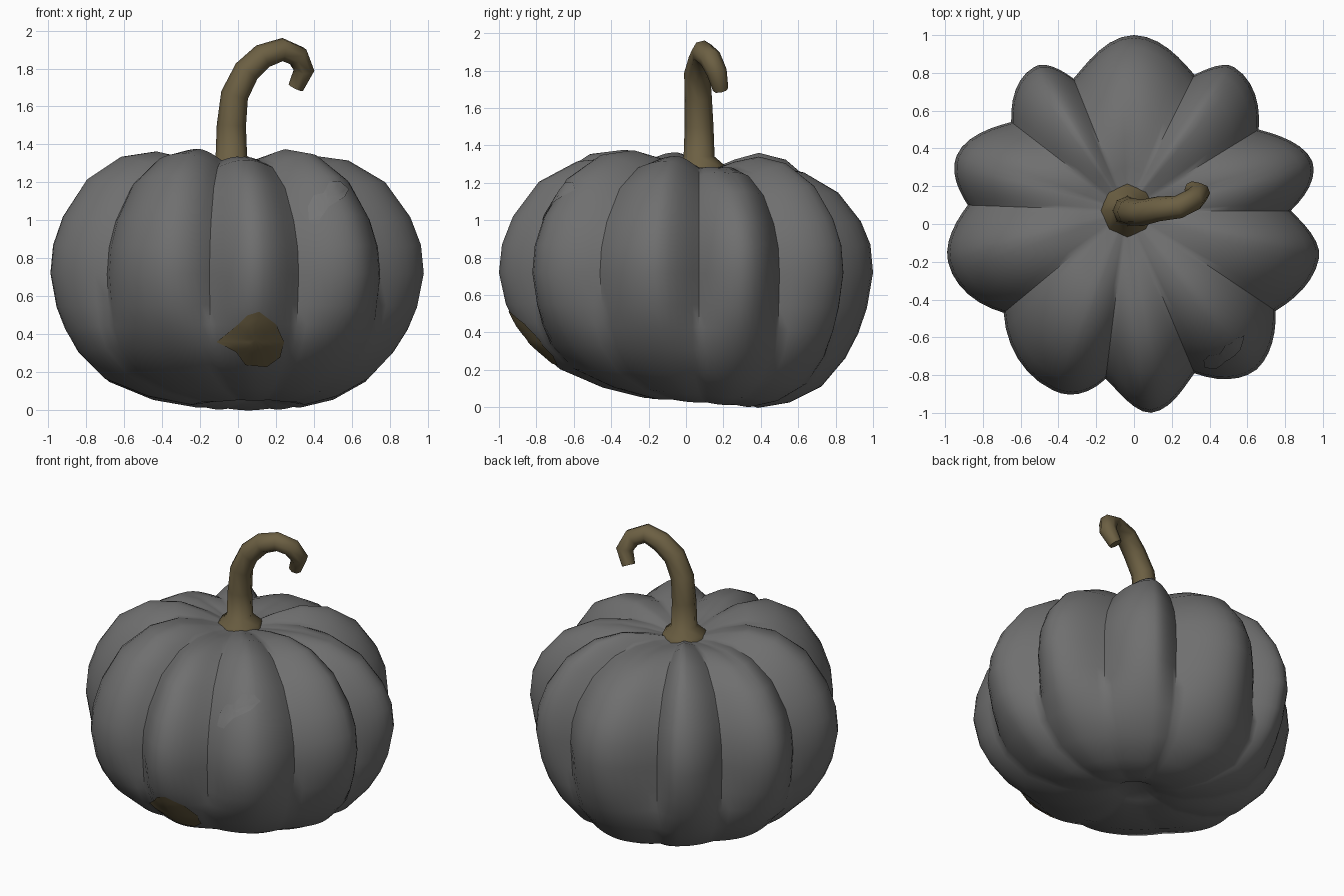
import bpy, bmesh, math
from mathutils import Vector
from mathutils.bvhtree import BVHTree

if "Cube" in bpy.data.objects:
    bpy.data.objects.remove(bpy.data.objects["Cube"], do_unlink=True)


def material(name, rgb):
    m = bpy.data.materials.new(name)
    m.use_nodes = True
    m.diffuse_color = (*rgb, 1)
    m.node_tree.nodes["Principled BSDF"].inputs["Base Color"].default_value = (*rgb, 1)
    return m


SKIN = material("grey skin", (0.16, 0.16, 0.16))
SCAR = material("light grey scar", (0.175, 0.175, 0.175))
BROWN = material("stem brown", (0.15, 0.116, 0.056))


def add_object(name, mesh, mat, angle=40):
    mesh.materials.clear()
    mesh.materials.append(mat)
    ob = bpy.data.objects.new(name, mesh)
    bpy.context.collection.objects.link(ob)
    bpy.ops.object.select_all(action="DESELECT")
    ob.select_set(True)
    bpy.context.view_layer.objects.active = ob
    bpy.ops.object.shade_smooth_by_angle(angle=math.radians(angle))
    return ob


def mesh_from(name, bm):
    mesh = bpy.data.meshes.new(name)
    bm.to_mesh(mesh)
    return mesh


# Ribs, counter-clockwise: crest x, y, crown offset, roundness
AXIS = Vector((-0.04, 0.07))
RIBS = [(0.945, 0.33, -0.07, 0.7), (0.53, 0.83, 0, 0.7), (0, 1, -0.05, 0.5),
        (-0.53, 0.83, 0.02, 0.7), (-0.94, 0.36, -0.05, 0.65), (-0.985, -0.2, 0, 0.75),
        (-0.43, -0.88, 0, 0.95), (0.09, -1, -0.045, 0.5), (0.65, -0.77, 0, 0.85),
        (0.98, -0.18, -0.02, 0.65)]
# The groove that follows each rib
GROOVES = [(0.66, 0.5), (0.32, 0.79), (-0.32, 0.77), (-0.65, 0.54), (-0.88, 0.1),
           (-0.69, -0.47), (-0.15, -0.82), (0.32, -0.79), (0.75, -0.46), (0.83, 0.07)]
# Side profile: share of the rib radius, height, groove depth
PROFILE = [(0.1, 1.28, 0.15), (0.25, 1.325, 0.5), (0.42, 1.36, 0.8), (0.61, 1.33, 0.95),
           (0.8, 1.21, 1), (0.93, 1.02, 1), (0.985, 0.87, 1), (1, 0.72, 1),
           (0.965, 0.54, 0.87), (0.915, 0.42, 0.6), (0.84, 0.3, 0.33), (0.7, 0.16, 0.2),
           (0.5, 0.07, 0.2), (0.3, 0.03, 0.2), (0.13, 0.06, 0.1)]
STEPS = 6


def polar(x, y):
    d = Vector((x, y)) - AXIS
    return math.atan2(d.y, d.x), d.length


def fullness(s, roundness):
    """Rib bulge from groove (0) to crest (1): a dome eased into the groove."""
    dome, ease = 1 - (1 - s) ** 2, s * s * (3 - 2 * s)
    return ease + (dome - ease) * roundness


def body_columns():
    """Angle, outer radius, groove radius, rib fullness and crown offset."""
    count = len(RIBS)
    for i, (cx, cy, crown, roundness) in enumerate(RIBS):
        ca, cr = polar(cx, cy)
        for groove, other, rising in ((GROOVES[i - 1], RIBS[i - 1], True),
                                      (GROOVES[i], RIBS[(i + 1) % count], False)):
            ga, gr = polar(*groove)
            turn = (ca - ga + math.pi) % math.tau - math.pi
            mean = (cr + polar(*other[:2])[1]) / 2
            dip = (crown + other[2]) / 2
            for k in range(STEPS):
                s = k / STEPS if rising else 1 - k / STEPS
                yield (ga + turn * s, mean + (cr - mean) * s, gr,
                       fullness(s, roundness), dip + (crown - dip) * s)


# Ribbed body
bm = bmesh.new()
columns = list(body_columns())
rings = []
for share, height, depth in PROFILE:
    ring = []
    drift = max(0, 1 - share / 0.75) if height < 0.3 else 0   # off-centre blossom end
    for ang, outer, inner, full, crown in columns:
        hollow = (1 - full) * depth
        r = share * (outer - (outer - inner) * hollow)
        z = 0.66 + (height - 0.66) * (1 - 0.08 * hollow * min(1, share * 2))
        x = AXIS.x + r * math.cos(ang) + 0.14 * drift
        y = AXIS.y + r * math.sin(ang) + 0.06 * drift
        z -= 0.09 * y * max(0, 1 - z / 0.6)       # underside leans to the back
        lift = max(0, (z - 0.9) / 0.45)
        z += lift * (crown * min(1, share * 2.5) - 0.05 * y)   # uneven crown
        ring.append(bm.verts.new((x, y, z)))
    rings.append(ring)
for upper, lower in zip(rings, rings[1:]):
    for j in range(len(upper)):
        n = (j + 1) % len(upper)
        bm.faces.new((upper[j], lower[j], lower[n], upper[n]))
for ring, z in ((rings[0], 1.27), (rings[-1], 0.12)):
    middle = sum((v.co for v in ring), Vector()) / len(ring)
    hub = bm.verts.new((middle.x, middle.y, z))
    for j in range(len(ring)):
        bm.faces.new((ring[j - 1], ring[j], hub))
bmesh.ops.recalc_face_normals(bm, faces=bm.faces)
tree = BVHTree.FromBMesh(bm)
add_object("pumpkin_body", mesh_from("pumpkin_body", bm), SKIN, 50)
bm.free()


# Thin patches laid onto the front of the body
def patch(name, outline, mat, layers=4, detail=3):
    pts = [Vector(p) for p in outline]
    n = len(pts)
    edge = [pts[i].lerp(pts[(i + 1) % n], k / detail) for i in range(n) for k in range(detail)]
    mid = sum(pts, Vector((0, 0))) / n
    bm = bmesh.new()

    def drop(p):
        hit, normal, _, _ = tree.ray_cast(Vector((p.x, -3, p.y)), Vector((0, 1, 0)))
        return bm.verts.new(hit + normal * 0.006)

    loops = [[drop(mid.lerp(p, (k + 1) / layers)) for p in edge] for k in range(layers)]
    hub = drop(mid)
    for j in range(len(edge)):
        bm.faces.new((hub, loops[0][j - 1], loops[0][j]))
        for a, b in zip(loops, loops[1:]):
            bm.faces.new((a[j - 1], b[j - 1], b[j], a[j]))
    bmesh.ops.recalc_face_normals(bm, faces=bm.faces)
    if sum(f.normal.y for f in bm.faces) > 0:
        bmesh.ops.reverse_faces(bm, faces=bm.faces)
    add_object(name, mesh_from(name, bm), mat, 60)
    bm.free()


patch("ground_spot", [(-0.11, 0.36), (0, 0.45), (0.05, 0.5), (0.11, 0.52), (0.2, 0.45),
                      (0.24, 0.36), (0.22, 0.28), (0.15, 0.23), (0.04, 0.24), (-0.01, 0.31)],
      BROWN)
patch("skin_scar", [(0.37, 1.07), (0.375, 1), (0.43, 1), (0.48, 1.07), (0.56, 1.12),
                    (0.58, 1.16), (0.54, 1.2), (0.48, 1.2), (0.45, 1.14), (0.4, 1.13)], SCAR)

# Curled stem with a flared foot: x, y, z, radius
STEM = [(-0.035, 0.07, 1.26, 0.145), (-0.035, 0.07, 1.295, 0.135), (-0.035, 0.07, 1.34, 0.083),
        (-0.035, 0.07, 1.5, 0.077), (-0.018, 0.065, 1.66, 0.073), (0.045, 0.06, 1.785, 0.07),
        (0.13, 0.08, 1.865, 0.066), (0.235, 0.09, 1.9, 0.062), (0.315, 0.13, 1.865, 0.06),
        (0.348, 0.165, 1.79, 0.055), (0.305, 0.185, 1.7, 0.042)]
curve = bpy.data.curves.new("stem_path", "CURVE")
curve.dimensions = "3D"
curve.bevel_depth = 1
curve.bevel_resolution = 2
curve.use_fill_caps = True
spline = curve.splines.new("POLY")
spline.points.add(len(STEM) - 1)
for point, (x, y, z, radius) in zip(spline.points, STEM):
    point.co = (x, y, z, 1)
    point.radius = radius
path = bpy.data.objects.new("stem_path", curve)
bpy.context.collection.objects.link(path)
bpy.context.view_layer.update()
stem_mesh = bpy.data.meshes.new_from_object(path.evaluated_get(bpy.context.evaluated_depsgraph_get()))
bpy.data.objects.remove(path, do_unlink=True)
add_object("stem", stem_mesh, BROWN, 50)
